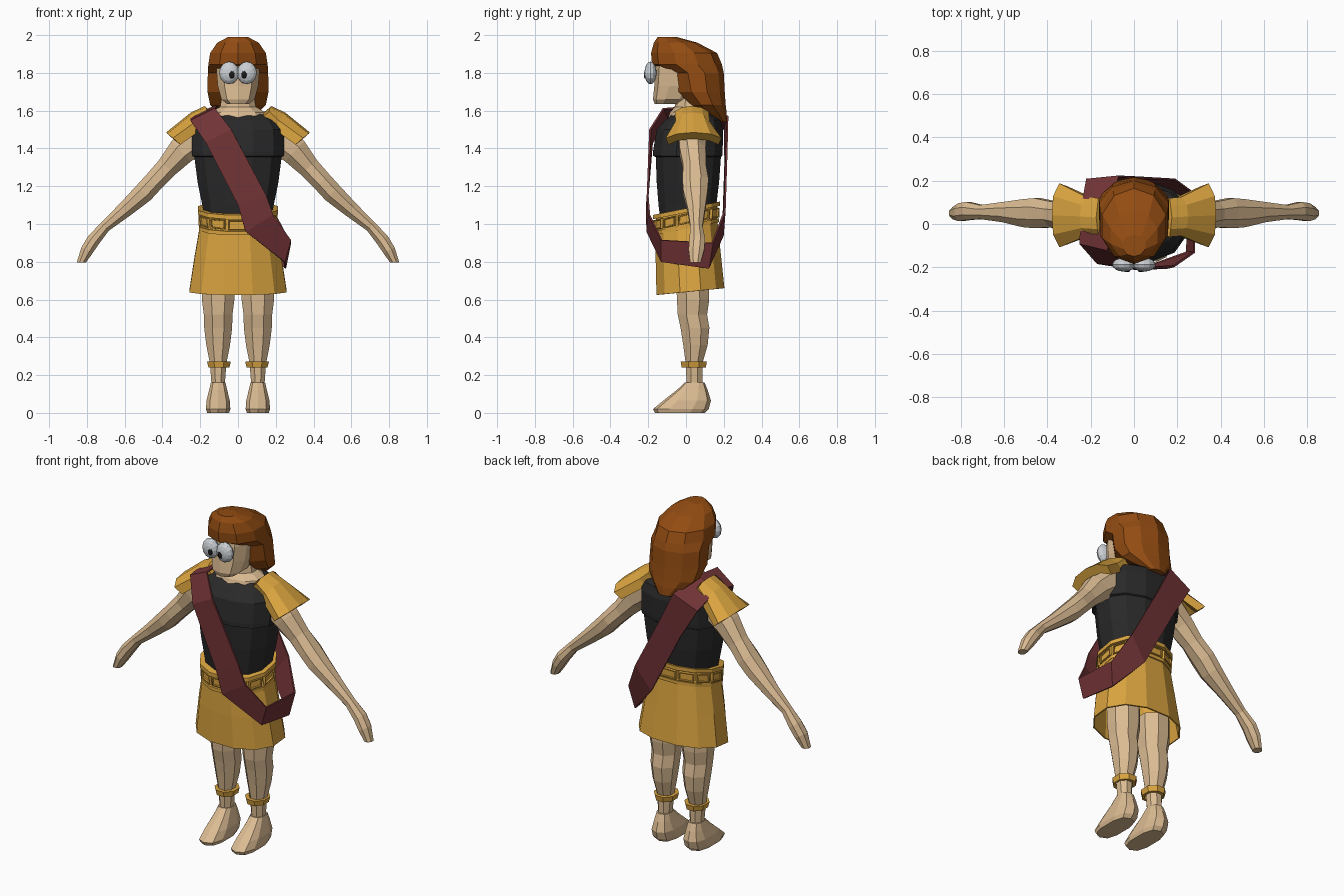
import bpy, bmesh, math
from mathutils import Vector

if "Cube" in bpy.data.objects:
    bpy.data.objects.remove(bpy.data.objects["Cube"])


def material(name, rgb):
    m = bpy.data.materials.new(name)
    m.diffuse_color = (*rgb, 1)
    m.use_nodes = True
    m.node_tree.nodes["Principled BSDF"].inputs["Base Color"].default_value = m.diffuse_color
    return m


SKIN = material("skin", (0.71, 0.50, 0.29))
HAIR = material("auburn", (0.29, 0.072, 0.006))
GOLD = material("gold", (0.70, 0.37, 0.05))
RED = material("dark_red", (0.165, 0.033, 0.036))
BLACK = material("charcoal", (0.022, 0.022, 0.023))
WHITE = material("eye_white", (0.60, 0.63, 0.66))
PUPIL = material("pupil_black", (0.01, 0.01, 0.01))


def ring(c, u, v, n, p=1.0, off=0.5):
    """Closed ring of n points around c; p below 1 makes it squarer."""
    pts = []
    for i in range(n):
        a = 2 * math.pi * (i + off) / n
        ca, sa = math.cos(a), math.sin(a)
        pts.append(Vector(c) + Vector(u) * math.copysign(abs(ca) ** p, ca)
                   + Vector(v) * math.copysign(abs(sa) ** p, sa))
    return pts


def level(rows, n, x=0.0, p=1.0, off=0.5, tilt=0.0):
    """Horizontal rings from rows of (z, half width, y front, y back)."""
    return [ring((x, (y0 + y1) / 2, z + tilt * (y0 + y1) / 2), (hw, 0, 0),
                 (0, (y1 - y0) / 2, tilt * (y1 - y0) / 2), n, p, off)
            for z, hw, y0, y1 in rows]


def loft(name, rings, mat, side=1, cap=True, closed=True, loop=False, thick=0.0, edit=None):
    """Skin a row of sections; side -1 mirrors the part across x."""
    bm = bmesh.new()
    vs = [[bm.verts.new((p[0] * side, p[1], p[2])) for p in r] for r in rings]
    n, rows = len(rings[0]), len(rings)
    for j in range(rows if loop else rows - 1):
        a, b = vs[j], vs[(j + 1) % rows]
        for i in range(n if closed else n - 1):
            k = (i + 1) % n
            bm.faces.new((a[i], a[k], b[k], b[i]))
    if cap:
        bm.faces.new(vs[0])
        bm.faces.new(vs[-1])
    bmesh.ops.recalc_face_normals(bm, faces=bm.faces)
    if edit:
        edit(bm)
    me = bpy.data.meshes.new(name)
    bm.to_mesh(me)
    bm.free()
    me.materials.append(mat)
    ob = bpy.data.objects.new(name, me)
    bpy.context.collection.objects.link(ob)
    if thick:
        s = ob.modifiers.new("thickness", "SOLIDIFY")
        s.thickness, s.offset = thick, 0
    return ob


def ball(name, loc, scale, mat):
    bpy.ops.mesh.primitive_uv_sphere_add(segments=12, ring_count=8, radius=1,
                                         location=loc, rotation=(math.pi / 2, 0, 0))
    ob = bpy.context.object
    ob.name, ob.scale = name, scale
    ob.data.materials.append(mat)


# Sleeveless top with an overhanging chest band
loft("top", level([(1.02, .18, -.14, .15), (1.10, .195, -.15, .165), (1.22, .22, -.16, .18),
                   (1.355, .238, -.165, .19), (1.36, .252, -.18, .197), (1.385, .252, -.18, .2),
                   (1.50, .25, -.16, .2), (1.55, .215, -.115, .185), (1.585, .15, -.07, .14)],
                  12, p=.85), BLACK)

# Neck and head
loft("neck", level([(1.53, .17, -.105, .13), (1.59, .155, -.085, .12), (1.62, .10, -.06, .10),
                    (1.72, .08, -.05, .09)], 10), SKIN)
loft("head", level([(1.635, .06, -.165, -.03), (1.66, .092, -.175, .03), (1.73, .112, -.168, .08),
                    (1.82, .12, -.165, .11), (1.88, .11, -.155, .11), (1.92, .07, -.10, .08)],
                   10, p=.85), SKIN)

# Hair, cut back around the face and tapering to a point behind
loft("hair", level([(1.99, .055, -.15, -.05), (1.96, .115, -.17, .06), (1.905, .155, -.185, .165),
                    (1.845, .165, -.18, .19), (1.80, .168, -.09, .2), (1.70, .17, -.065, .205),
                    (1.63, .155, .01, .21), (1.59, .11, .08, .215), (1.54, .05, .16, .217)],
                   10), HAIR)

# Belt with raised rims and a raised plate on each facet
def plates(bm):
    fs = [f for f in bm.faces if abs(f.normal.z) < .5 and .055 < max(
        (e.verts[0].co - e.verts[1].co).length for e in f.edges)
        and min((e.verts[0].co - e.verts[1].co).length for e in f.edges) > .04]
    bmesh.ops.inset_individual(bm, faces=fs, thickness=.008, depth=0)
    bmesh.ops.inset_individual(bm, faces=fs, thickness=.002, depth=.014)
    bmesh.ops.inset_individual(bm, faces=fs, thickness=.008, depth=0)
    bmesh.ops.inset_individual(bm, faces=fs, thickness=.002, depth=-.008)


belt = [(.975, -.01), (.975, .012), (.995, .012), (.995, 0),
        (1.06, .002), (1.06, .018), (1.083, .018), (1.083, -.015)]
loft("belt", level([(z, .2 + d, -.163 - d, .167 + d) for z, d in belt], 12, p=.9, tilt=.2),
     GOLD, cap=False, edit=plates)

# Skirt, open below
loft("skirt", level([(1.02, .198, -.16, .165), (.83, .232, -.162, .185), (.64, .262, -.158, .205)],
                    12, p=.9, tilt=.1), GOLD, cap=False, thick=.008)

# Sash, looping from one shoulder to the opposite hip
sash = [((-.245, .06, 1.575), (-.11, .06, 1.625)),
        ((-.25, -.09, 1.545), (-.12, -.12, 1.61)),
        ((-.17, -.18, 1.43), (-.035, -.19, 1.50)),
        ((0, -.207, 1.10), (.15, -.203, 1.15)),
        ((.04, -.205, .96), (.185, -.195, 1.05)),
        ((.245, -.13, .80), (.278, -.13, .915)),
        ((.25, .12, .765), (.278, .14, .90)),
        ((.09, .195, .94), (.19, .205, 1.07)),
        ((-.11, .208, 1.32), (.02, .215, 1.39)),
        ((-.22, .205, 1.50), (-.07, .22, 1.57))]
loft("sash", sash, RED, cap=False, closed=False, loop=True, thick=.01)

# Arm sections: x, y, z, radius across, radius front to back
arm = [(.20, .035, 1.47, .10, .08), (.30, .035, 1.385, .08, .075), (.375, .045, 1.30, .062, .065),
       (.445, .05, 1.225, .058, .075), (.50, .05, 1.165, .058, .07), (.60, .055, 1.075, .045, .05),
       (.705, .055, .985, .032, .035), (.765, .06, .915, .038, .045), (.80, .055, .86, .036, .045),
       (.83, .05, .795, .026, .03)]

# Shoulder pad sections: x and z of ridge, x and z of rim, y front, y back
pad = [(.175, 1.625, .165, 1.595, -.06, .12), (.25, 1.59, .22, 1.545, -.055, .125),
       (.38, 1.485, .345, 1.455, -.108, .188)]

for s, tag in ((1, "left"), (-1, "right")):
    rings = []
    for i, (x, y, z, ru, ry) in enumerate(arm):
        a, b = arm[max(i - 1, 0)], arm[min(i + 1, len(arm) - 1)]
        d = Vector((b[0] - a[0], 0, b[2] - a[2])).normalized()
        if i == len(arm) - 1:
            d = Vector((0, 0, -1))
        rings.append(ring((x, y, z), (-d.z * ru, 0, d.x * ru), (0, ry, 0), 8))
    loft(tag + "_arm", rings, SKIN, s)

    rows = []
    for rx, rz, ex, ez, y0, y1 in pad:
        q, m = (y1 - y0) * .3, (y0 + y1) / 2
        rows.append([(ex, y0, ez), (rx - .006, m - q, rz - .008), (rx, m, rz),
                     (rx - .006, m + q, rz - .008), (ex, y1, ez)])
    # underside gives the pad its thickness
    rows = [r + [(x - .04, y * .9 + .004, z - .035) for x, y, z in reversed(r)] for r in rows]
    loft(tag + "_shoulder_pad", rows, GOLD, s)

    loft(tag + "_leg", level([(.72, .095, -.06, .13), (.60, .093, -.055, .13), (.52, .082, -.05, .118),
                              (.45, .08, -.035, .13), (.36, .068, -.02, .12), (.26, .047, -.005, .09),
                              (.15, .038, 0, .09)], 8, x=.105), SKIN, s)
    loft(tag + "_anklet", level([(.24, .045, -.01, .09), (.24, .06, -.028, .11), (.272, .068, -.034, .116),
                                 (.272, .045, -.01, .09)], 8, x=.101), GOLD, s, cap=False)
    loft(tag + "_foot", level([(0, .06, -.165, .10), (.02, .067, -.175, .12), (.065, .064, -.12, .132),
                               (.12, .05, -.05, .115), (.162, .04, -.004, .098)],
                              10, x=.105, p=.75), SKIN, s)

    # Eyes
    ball(tag + "_eye", (s * .047, -.188, 1.80), (.053, .06, .032), WHITE)
    ball(tag + "_pupil", (s * .033, -.216, 1.79), (.015, .02, .007), PUPIL)
